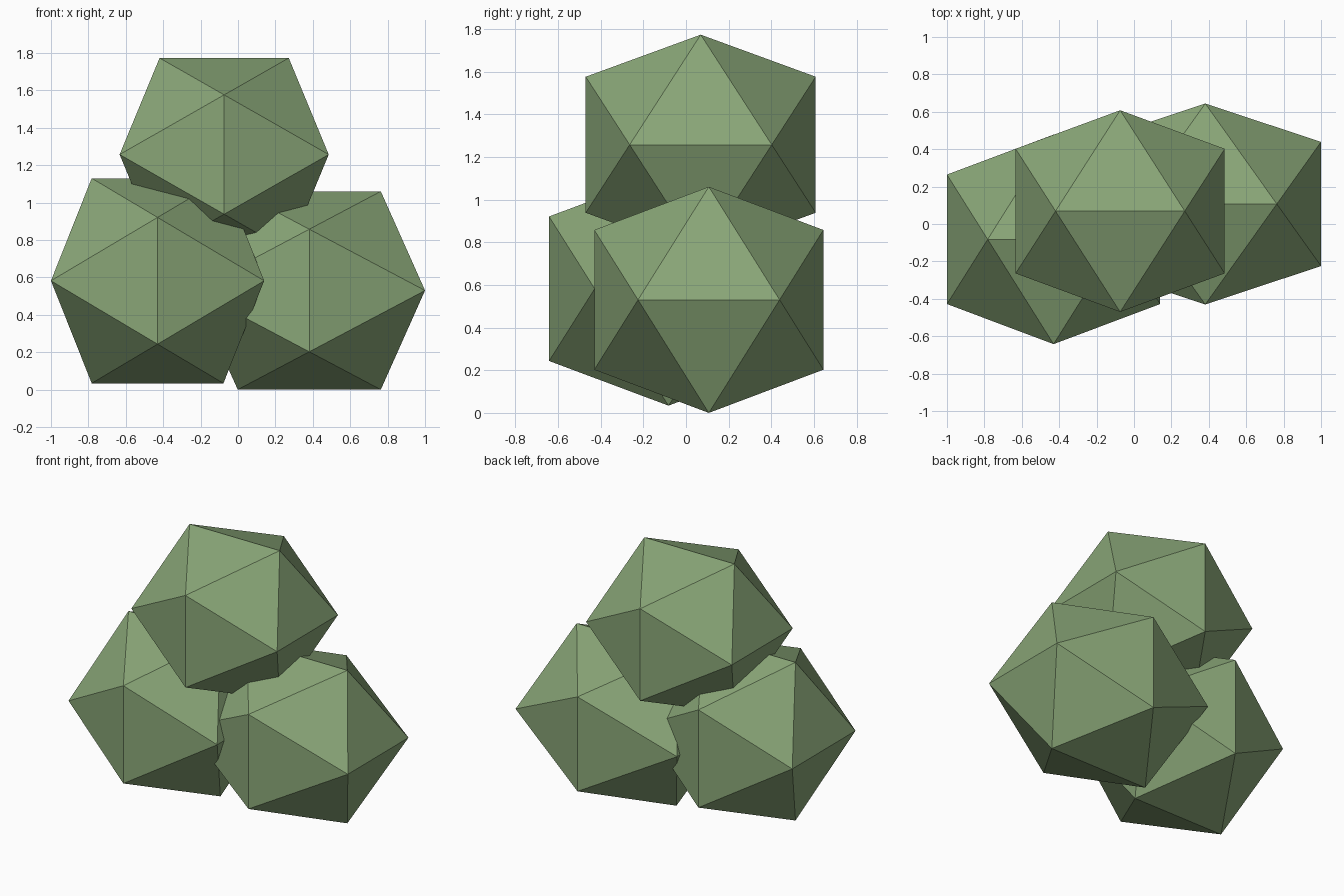
import bpy, bmesh
from mathutils import Vector

if "Cube" in bpy.data.objects:
    bpy.data.objects.remove(bpy.data.objects["Cube"])

PHI = (1 + 5 ** 0.5) / 2

leaf = bpy.data.materials.new("leaf green")
leaf.diffuse_color = (0.25, 0.38, 0.185, 1)
leaf.use_nodes = True
leaf.node_tree.nodes["Principled BSDF"].inputs["Base Color"].default_value = leaf.diffuse_color


def clump(name, center, half):
    """Icosahedron from three crossed golden rectangles, stretched to the half sizes."""
    bm = bmesh.new()
    for a in (-1, 1):
        for b in (-1 / PHI, 1 / PHI):
            for p in ((a, b, 0), (0, a, b), (b, 0, a)):
                bm.verts.new([p[i] * half[i] for i in range(3)])
    bmesh.ops.convex_hull(bm, input=bm.verts)
    bmesh.ops.recalc_face_normals(bm, faces=bm.faces)
    mesh = bpy.data.meshes.new(name)
    bm.to_mesh(mesh)
    bm.free()
    mesh.materials.append(leaf)
    obj = bpy.data.objects.new(name, mesh)
    obj.location = Vector(center)
    bpy.context.collection.objects.link(obj)


# Three overlapping faceted clumps of a bush
clump("left_clump", (-0.43, -0.082, 0.582), (0.57, 0.56, 0.548))
clump("right_clump", (0.381, 0.107, 0.53), (0.619, 0.537, 0.53))
clump("top_clump", (-0.074, 0.069, 1.257), (0.559, 0.539, 0.516))
